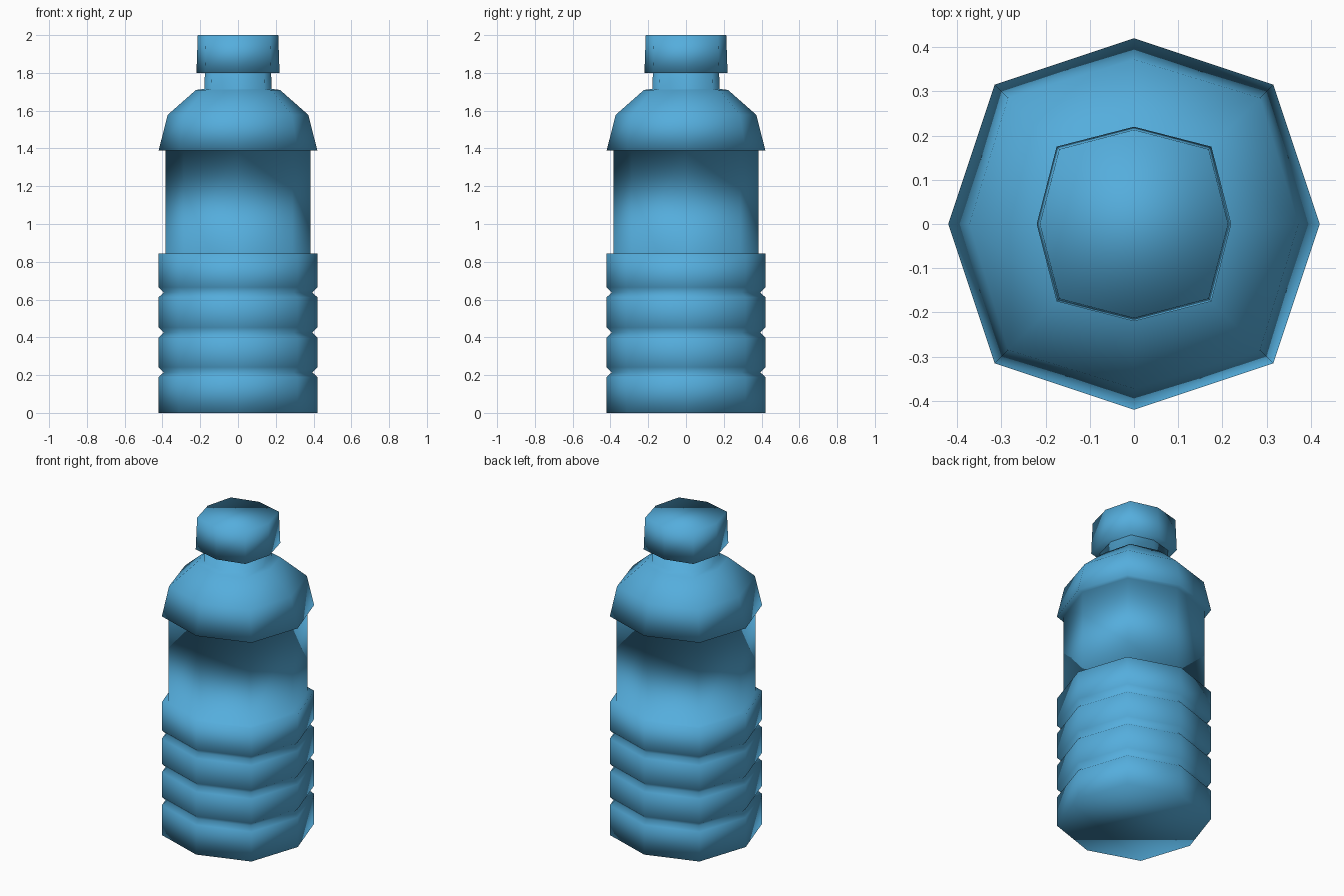
import bpy, bmesh

if "Cube" in bpy.data.objects:
    bpy.data.objects.remove(bpy.data.objects["Cube"])

blue = bpy.data.materials.new("blue_plastic")
blue.diffuse_color = (0.09, 0.42, 0.72, 1)
blue.use_nodes = True
blue.node_tree.nodes["Principled BSDF"].inputs["Base Color"].default_value = blue.diffuse_color


def lathe(name, profile):
    """Eight-sided smooth part; profile rows: (axis radius, diagonal x=y offset, z)."""
    bm = bmesh.new()
    rings = []
    for r, d, z in profile:
        pts = [(r, 0), (d, d), (0, r), (-d, d), (-r, 0), (-d, -d), (0, -r), (d, -d)]
        rings.append([bm.verts.new((x, y, z)) for x, y in pts])
    for a, b in zip(rings, rings[1:]):
        for i in range(8):
            j = (i + 1) % 8
            bm.faces.new((a[i], a[j], b[j], b[i]))
    bm.faces.new(rings[0][::-1])
    bm.faces.new(rings[-1])
    bmesh.ops.recalc_face_normals(bm, faces=bm.faces)
    for f in bm.faces:
        f.smooth = True
    me = bpy.data.meshes.new(name)
    bm.to_mesh(me)
    bm.free()
    me.materials.append(blue)
    ob = bpy.data.objects.new(name, me)
    bpy.context.collection.objects.link(ob)
    return ob


# Bottle: ribbed base, label recess, shoulder and neck
body = [(0.42, 0.315, 0)]
for z in (0.215, 0.425, 0.638):
    body += [(0.42, 0.315, z - 0.026), (0.393, 0.295, z), (0.42, 0.315, z + 0.027)]
body += [(0.42, 0.315, 0.845), (0.385, 0.288, 0.845), (0.385, 0.288, 1.39),
         (0.42, 0.315, 1.39), (0.372, 0.285, 1.578), (0.222, 0.175, 1.71),
         (0.178, 0.14, 1.715), (0.175, 0.138, 1.81)]
lathe("bottle", body)

# Screw cap
lathe("cap", [(0.22, 0.175, 1.80), (0.213, 0.169, 2.0)])
